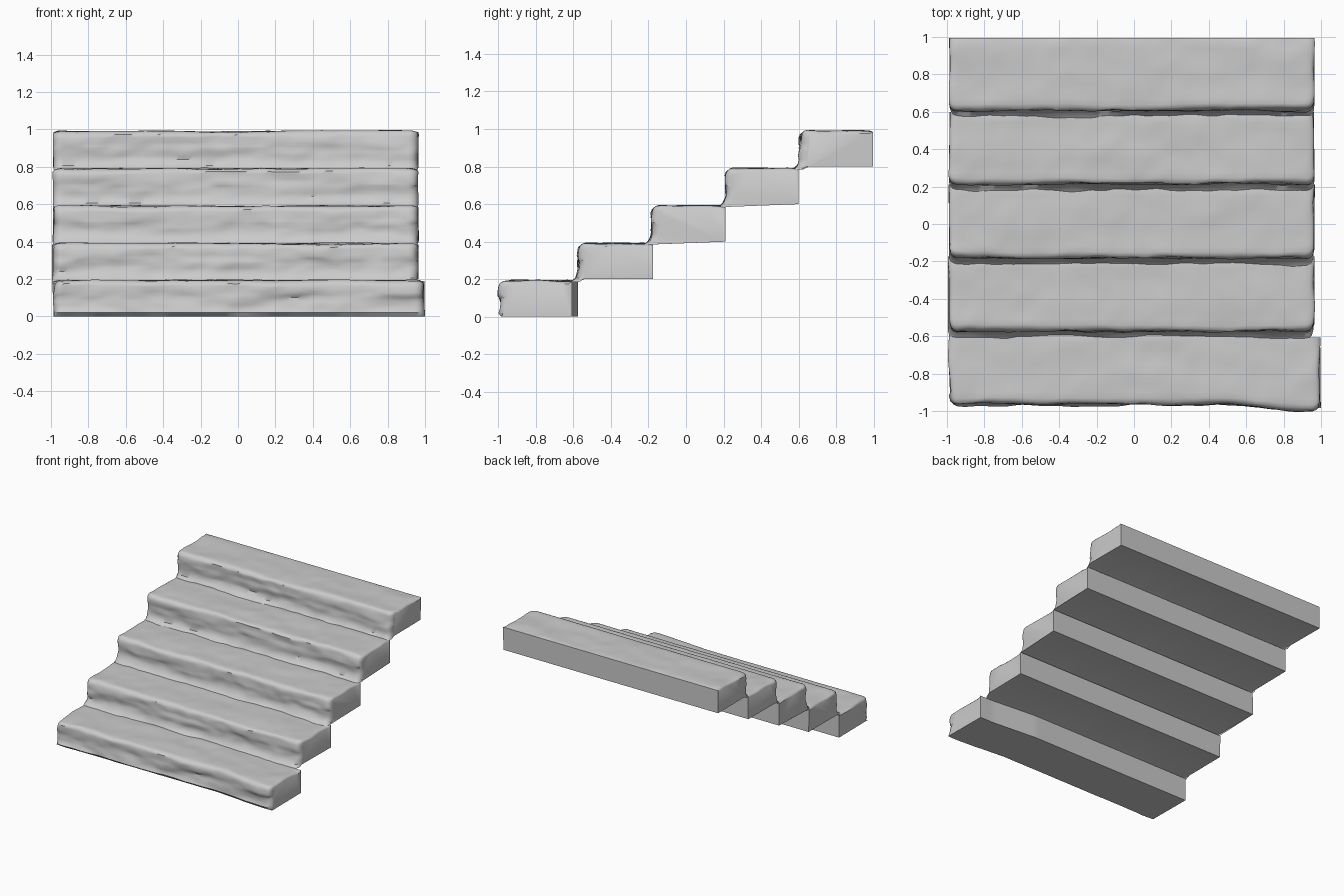
import bpy, bmesh, math
from mathutils import Vector, noise

if "Cube" in bpy.data.objects:
    bpy.data.objects.remove(bpy.data.objects["Cube"])

STATIONS = 72
LEFT = -0.995


def ramp(a, b, n):
    """Points from a to b, excluding b."""
    return [(a[0] + (b[0] - a[0]) * i / n, a[1] + (b[1] - a[1]) * i / n) for i in range(n)]


def profile(y0, y1, z0, z1, toe):
    """Side outline of a worn slab: riser, rounded nose, tread, square back and base."""
    pts = []
    if toe:  # small ragged fillet that joins the step below
        pts += [(y0 - 0.03, z0 - 0.015), (y0 - 0.005, z0 + 0.006)]
    else:
        pts += [(y0 + 0.02, z0), (y0, z0 + 0.02)]
    pts += ramp((y0 + 0.008, z0 + 0.04), (y0 + 0.008, z1 - 0.04), 6)
    for k in range(4):
        a = math.pi / 2 * k / 3
        pts.append((y0 + 0.04 - 0.032 * math.cos(a), z1 - 0.032 + 0.032 * math.sin(a)))
    pts += ramp((y0 + 0.07, z1), (y1 - 0.02, z1), 8)
    pts += [(y1 - 0.018, z1 - 0.001), (y1, z1 - 0.012), (y1, z0), (y0 + 0.02, z0)]
    return pts


def slab(name, y0, y1, z0, z1, right, seed, first=False):
    bm = bmesh.new()
    outline = profile(y0, y1, z0, z1, not first)
    fixed = len(outline) - 3          # back and base stay flat
    # stations along the width, closer together at the rounded ends
    ends = [0, 0.008, 0.022, 0.042]
    inner = [0.06 + (right - LEFT - 0.12) * i / STATIONS for i in range(STATIONS + 1)]
    width = right - LEFT
    stations = ends + inner + [width - e for e in reversed(ends)]
    rings = []
    for s in stations:
        x = LEFT + s
        d = min(s, width - s)
        t = max(0, 1 - d / 0.05)
        inset = 0.045 * (1 - math.sqrt(max(0, 1 - t * t)))
        ring = []
        for i, (y, z) in enumerate(outline):
            px = x
            if i < fixed:
                n = noise.noise(Vector((x * 3.0 + seed * 7, y * 7, z * 16)))
                f = noise.noise(Vector((x * 10 + seed * 5, y * 12, z * 25)))
                front = max(0, 1 - (y - y0) / 0.08)
                y += front * (0.013 * n + 0.008 * f) + inset * min(1, front)
                if z > z0 + 0.1:
                    z += 0.007 * n + 0.004 * f - 0.007 - inset * 0.35
            # chipped ends
            if d < 0.06:
                e = noise.noise(Vector((seed * 3 + x, y * 6, z * 9)))
                px += (1 if x < 0 else -1) * (1 - d / 0.06) * (0.008 + 0.012 * e)
            # the lowest slab kicks forward to the right
            if first and x > 0.48:
                y -= 0.033 * min(1, (x - 0.48) / 0.4)
            ring.append(bm.verts.new((px, y, max(z, 0.0))))
        rings.append(ring)
    m = len(outline)
    for a, b in zip(rings, rings[1:]):
        for i in range(m):
            j = (i + 1) % m
            bm.faces.new((a[i], a[j], b[j], b[i]))
    bm.faces.new(rings[0])
    bm.faces.new(rings[-1])
    bmesh.ops.recalc_face_normals(bm, faces=bm.faces)
    mesh = bpy.data.meshes.new(name)
    bm.to_mesh(mesh)
    bm.free()
    ob = bpy.data.objects.new(name, mesh)
    bpy.context.collection.objects.link(ob)
    bpy.ops.object.select_all(action='DESELECT')
    bpy.context.view_layer.objects.active = ob
    ob.select_set(True)
    bpy.ops.object.shade_smooth_by_angle(angle=math.radians(40))


# five weathered stone steps, each resting on the back edge of the last
slab("step_1", -0.97, -0.575, 0.0, 0.20, 1.0, 1, first=True)
edges = [-0.58, -0.19, 0.205, 0.60]
backs = [-0.175, 0.21, 0.60, 0.995]
for k, (y0, y1) in enumerate(zip(edges, backs)):
    z0 = 0.2 * (k + 1)
    slab(f"step_{k + 2}", y0, y1, z0, z0 + 0.197, 0.97, k + 2)
